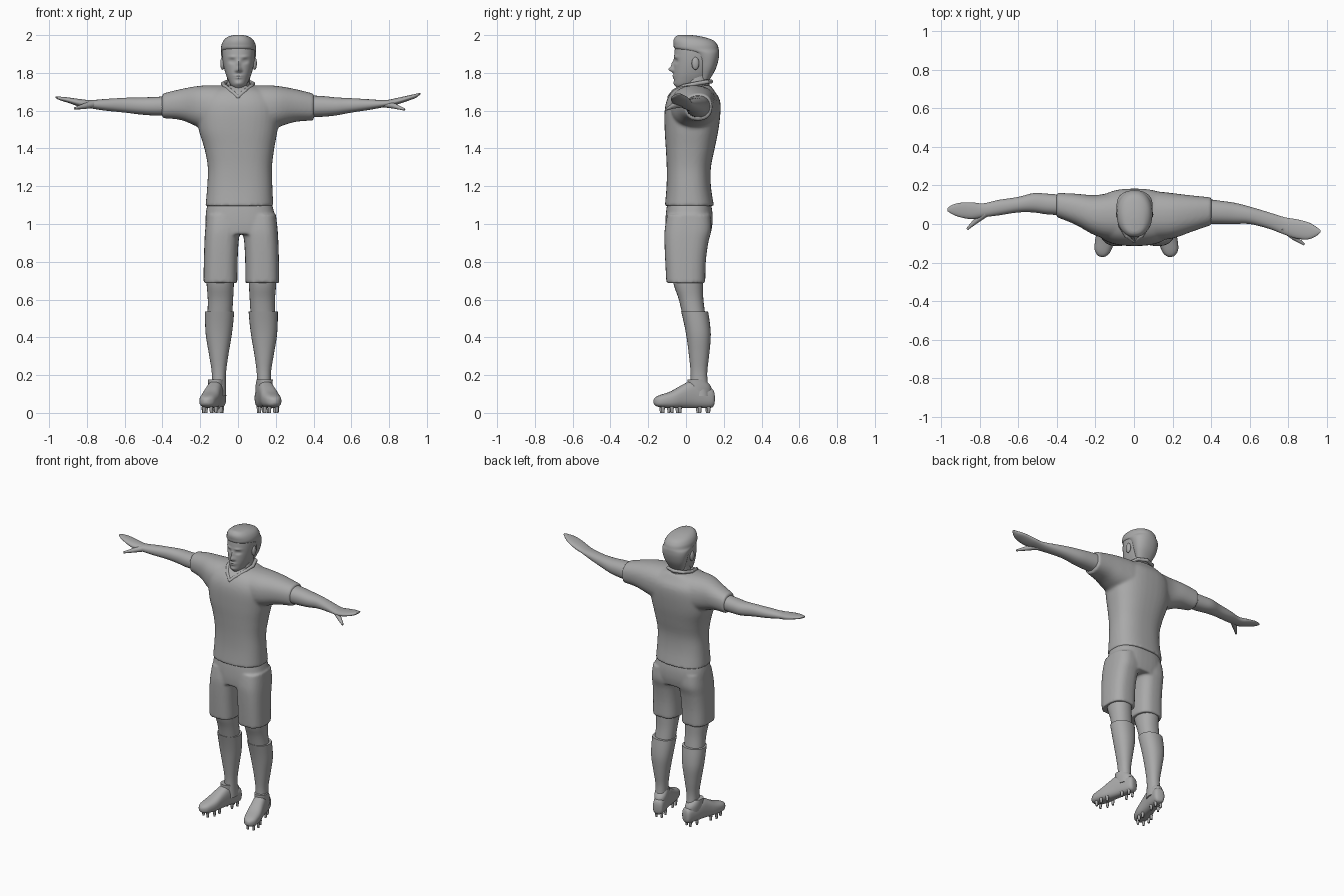
import bpy, bmesh, math
from mathutils import Vector, Matrix

grey = bpy.data.materials.new("plain grey")
grey.diffuse_color = (0.4, 0.4, 0.4, 1)
MID = 0.018  # the legs mirror about this x


def smooth_rings(rings, k):
    """Catmull-Rom interpolation between cross-sections."""
    out = []
    for i in range(len(rings) - 1):
        p = [rings[max(i - 1, 0)], rings[i], rings[i + 1], rings[min(i + 2, len(rings) - 1)]]
        for s in range(k):
            u = s / k
            out.append([0.5 * (2 * b + (c - a) * u + (2 * a - 5 * b + 4 * c - d) * u * u
                        + (3 * b - a - 3 * c + d) * u ** 3) for a, b, c, d in zip(*p)])
    return out + [list(rings[-1])]


def add_loft(bm, axis, rings, n=28, k=4, p=2.2):
    """Rings are (t, a0, a1, b0, b1): position along axis, then extents of the section."""
    loops = []
    for t, a0, a1, b0, b1 in smooth_rings(rings, k):
        loop = []
        for i in range(n):
            c, s = math.cos(2 * math.pi * i / n), math.sin(2 * math.pi * i / n)
            a = (a0 + a1) / 2 + (a1 - a0) / 2 * math.copysign(abs(c) ** (2 / p), c)
            b = (b0 + b1) / 2 + (b1 - b0) / 2 * math.copysign(abs(s) ** (2 / p), s)
            loop.append(bm.verts.new({'X': (t, a, b), 'Y': (a, t, b), 'Z': (a, b, t)}[axis]))
        loops.append(loop)
    for l, m in zip(loops, loops[1:]):
        for i in range(n):
            j = (i + 1) % n
            bm.faces.new((l[i], l[j], m[j], m[i]))
    bm.faces.new(loops[0])
    bm.faces.new(loops[-1])


def add_cone(bm, a, b, r1, r2, n=12):
    a, b = Vector(a), Vector(b)
    m = Matrix.Translation((a + b) / 2) @ (b - a).to_track_quat('Z', 'Y').to_matrix().to_4x4()
    bmesh.ops.create_cone(bm, cap_ends=True, segments=n, radius1=r1, radius2=r2,
                          depth=(b - a).length, matrix=m)


def add_ball(bm, c, r):
    m = Matrix.Translation(c) @ Matrix.Diagonal((*r, 1))
    bmesh.ops.create_uvsphere(bm, u_segments=16, v_segments=10, radius=1, matrix=m)


def finish(name, bm, remesh=0):
    bmesh.ops.recalc_face_normals(bm, faces=bm.faces[:])
    me = bpy.data.meshes.new(name)
    bm.to_mesh(me)
    bm.free()
    me.materials.append(grey)
    for f in me.polygons:
        f.use_smooth = True
    if not remesh:
        me.set_sharp_from_angle(angle=math.radians(50))
    ob = bpy.data.objects.new(name, me)
    bpy.context.collection.objects.link(ob)
    if remesh:
        r = ob.modifiers.new("blend", 'REMESH')
        r.mode, r.voxel_size, r.use_smooth_shade = 'VOXEL', remesh, True
        s = ob.modifiers.new("soften", 'SMOOTH')
        s.factor, s.iterations = 0.5, 5
    return ob


def sided(rings, right):
    """Mirror left-leg rings to the right leg."""
    return [(t, 2 * MID - a1, 2 * MID - a0, b0, b1) if right else (t, a0, a1, b0, b1)
            for t, a0, a1, b0, b1 in rings]


# Shirt: torso blended with one tube through both sleeves
bm = bmesh.new()
add_loft(bm, 'Z', [(1.095, -.172, .187, -.112, .148), (1.2, -.163, .182, -.103, .132),
                   (1.3, -.16, .18, -.102, .132), (1.4, -.178, .192, -.107, .152),
                   (1.5, -.208, .21, -.113, .172), (1.6, -.215, .22, -.113, .183),
                   (1.66, -.2, .205, -.1, .178), (1.705, -.16, .165, -.07, .15),
                   (1.735, -.08, .085, -.025, .13)], n=40, p=2.5)
add_loft(bm, 'X', [(-.402, .036, .162, 1.56, 1.69), (-.3, -.005, .157, 1.55, 1.715),
                   (-.2, -.06, .15, 1.51, 1.732), (-.09, -.085, .165, 1.49, 1.735),
                   (.09, -.085, .17, 1.49, 1.735), (.2, -.075, .16, 1.51, 1.732),
                   (.3, -.04, .148, 1.54, 1.715), (.402, -.005, .138, 1.548, 1.69)], p=2.3)
finish("shirt", bm, 0.009)

# Collar: V-shaped band round the neck
bm = bmesh.new()
path = [(0, -.088, 1.672), (.038, -.062, 1.705), (.07, -.01, 1.73), (.08, .05, 1.742),
        (.06, .11, 1.752), (.003, .132, 1.755)]
path += [(-x, y, z) for x, y, z in path[-2::-1]]
for a, b in zip(path, path[1:]):
    add_cone(bm, a, b, .011, .011, 10)
    add_ball(bm, a, (.011, .011, .011))
finish("collar", bm)

# Neck
bm = bmesh.new()
add_loft(bm, 'Z', [(1.67, -.075, .08, -.05, .13), (1.73, -.062, .067, -.012, .125),
                   (1.77, -.058, .063, 0, .122), (1.83, -.058, .063, 0, .13)])
finish("neck", bm)

# Head, with the face shaped by soft bumps: (x, z, height, x spread, z spread)
bm = bmesh.new()
add_loft(bm, 'Z', [(1.718, -.022, .028, -.045, .03), (1.738, -.04, .046, -.06, .08),
                   (1.77, -.056, .062, -.064, .12), (1.8, -.067, .073, -.065, .14),
                   (1.84, -.077, .083, -.064, .155), (1.88, -.083, .089, -.063, .164),
                   (1.92, -.085, .091, -.06, .168), (1.955, -.08, .086, -.055, .155),
                   (1.98, -.06, .066, -.045, .11), (1.99, -.02, .026, -.01, .05)],
         n=72, k=8)
bumps = [(0, 1.818, .026, .012, .014), (0, 1.845, .013, .009, .02), (0, 1.785, .007, .02, .005),
         (0, 1.774, .006, .017, .005), (0, 1.745, .005, .018, .01)]
for s in (-1, 1):
    bumps += [(s * .034, 1.862, -.011, .016, .011), (s * .034, 1.885, .005, .02, .007),
              (s * .014, 1.812, .006, .006, .007), (s * .034, 1.862, .004, .01, .005)]
for v in bm.verts:
    if v.co.y < .02:
        v.co.y -= sum(h * math.exp(-((v.co.x - .003 - x) / sx) ** 2 - ((v.co.z - z) / sz) ** 2)
                      for x, z, h, sx, sz in bumps)
finish("head", bm)

# Ears
bm = bmesh.new()
for s in (-1, 1):
    add_ball(bm, (.003 + s * .085, .05, 1.85), (.012, .02, .034))
finish("ears", bm)

# Hair: short at the back and sides, raised at the front
bm = bmesh.new()
add_loft(bm, 'Z', [(1.765, -.05, .056, .07, .126), (1.82, -.073, .079, .062, .157),
                   (1.87, -.085, .091, .05, .172), (1.905, -.09, .096, .02, .175),
                   (1.925, -.09, .096, -.055, .173), (1.95, -.087, .093, -.066, .165),
                   (1.975, -.074, .08, -.066, .14), (1.993, -.05, .056, -.054, .08),
                   (2.0, -.02, .026, -.04, .03)], n=36)
finish("hair", bm)

# Arms with flat hands and pointing thumbs
left = [(-.36, .045, .15, 1.575, 1.677), (-.45, .05, .157, 1.575, 1.672), (-.52, .06, .16, 1.58, 1.67),
        (-.6, .06, .14, 1.59, 1.668), (-.7, .045, .125, 1.6, 1.662), (-.78, .035, .107, 1.612, 1.656),
        (-.84, .025, .112, 1.622, 1.662), (-.9, .035, .11, 1.642, 1.67),
        (-.94, .05, .1, 1.654, 1.674), (-.965, .066, .084, 1.666, 1.675)]
right = [(.36, 0, .132, 1.563, 1.682), (.45, 0, .12, 1.568, 1.677), (.52, 0, .11, 1.575, 1.67),
         (.6, 0, .09, 1.59, 1.666), (.7, -.025, .06, 1.605, 1.66), (.78, -.055, .035, 1.62, 1.656),
         (.84, -.075, .025, 1.632, 1.667), (.9, -.08, .01, 1.652, 1.68),
         (.94, -.065, -.012, 1.667, 1.689), (.965, -.045, -.03, 1.686, 1.694)]
thumbs = [[(-.77, .055, 1.634), (-.82, .015, 1.622), (-.865, -.027, 1.612)],
          [(.77, -.02, 1.638), (.83, -.07, 1.624), (.882, -.106, 1.606)]]
for name, rings, (a, b, c) in (("left_arm", left, thumbs[0]), ("right_arm", right, thumbs[1])):
    bm = bmesh.new()
    add_loft(bm, 'X', rings)
    add_cone(bm, a, b, .02, .014)
    add_ball(bm, b, (.014, .014, .014))
    add_cone(bm, b, c, .014, .006)
    finish(name, bm)

# Shorts: hips blended with two wide legs
bm = bmesh.new()
add_loft(bm, 'Z', [(.945, -.168, .2, -.108, .13), (1.0, -.172, .2, -.11, .14),
                   (1.06, -.17, .192, -.106, .14), (1.12, -.158, .175, -.098, .13)], n=40, p=2.6)
for side in (0, 1):
    add_loft(bm, 'Z', sided([(.688, -.183, -.003, -.104, .102), (.8, -.181, -.002, -.11, .105),
                             (.9, -.178, .003, -.114, .118), (.97, -.174, .012, -.113, .135),
                             (1.05, -.165, .02, -.1, .13)], side), p=2.7)
finish("shorts", bm, 0.008)

for side, word in ((0, "left"), (1, "right")):
    # Bare knee and thigh
    bm = bmesh.new()
    add_loft(bm, 'Z', sided([(.5, -.162, -.032, -.015, .105), (.6, -.16, -.026, -.038, .092),
                             (.68, -.166, -.022, -.065, .09), (.78, -.17, -.02, -.08, .09)], side))
    finish(word + "_knee", bm)

    # Long sock
    bm = bmesh.new()
    add_loft(bm, 'Z', sided([(.09, -.145, -.062, .02, .125), (.2, -.138, -.064, .025, .112),
                             (.3, -.152, -.052, .016, .122), (.4, -.169, -.035, .003, .131),
                             (.47, -.174, -.026, -.01, .127), (.537, -.175, -.02, -.026, .117)], side))
    finish(word + "_sock", bm)

    # Boot with a raised opening and studs
    bm = bmesh.new()
    add_loft(bm, 'Y', [(.153, -.018, .018, .05, .1), (.14, -.034, .034, .028, .128),
                       (.085, -.04, .04, .025, .145), (.03, -.043, .043, .025, .168),
                       (-.02, -.046, .046, .025, .148), (-.08, -.05, .05, .025, .115),
                       (-.14, -.042, .042, .03, .095), (-.165, -.026, .026, .038, .083),
                       (-.175, -.01, .01, .05, .07)], p=2.6)
    add_loft(bm, 'Z', [(.1, -.04, .04, .005, .14), (.14, -.043, .043, .008, .135),
                       (.178, -.042, .042, .01, .1)])
    for y, w in ((-.13, .02), (-.085, .034), (-.04, .03), (.07, .024), (.12, .018)):
        for s in (-1, 1):
            add_cone(bm, (s * w, y, 0), (s * w, y, .035), .007, .011, 8)
    boot = finish(word + "_boot", bm)
    boot.location.x = (-.13, .155)[side]
    boot.rotation_euler.z = math.radians((-14, 14)[side])
